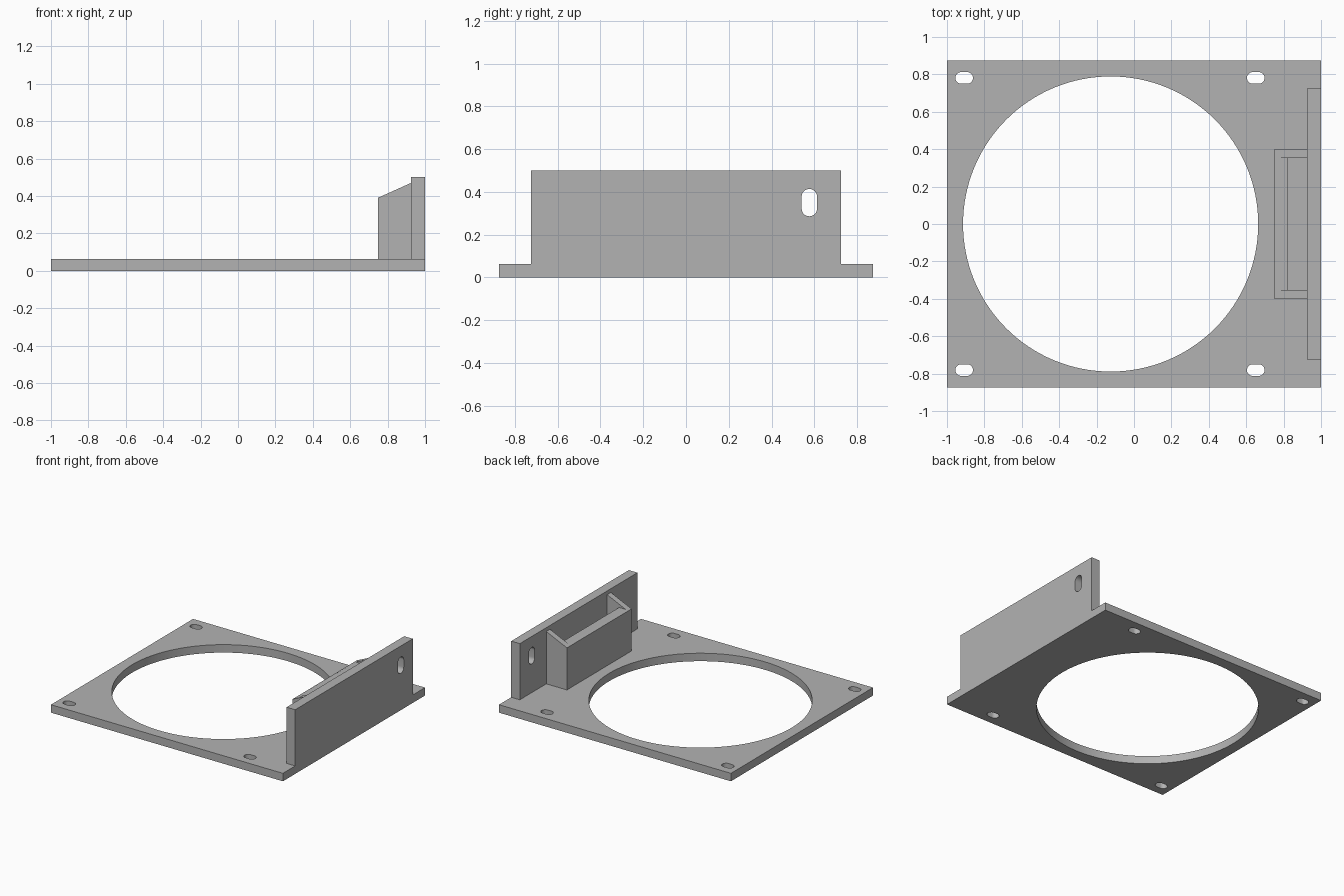
import bpy, bmesh, math
from mathutils import Matrix

if "Cube" in bpy.data.objects:
    bpy.data.objects.remove(bpy.data.objects["Cube"])

grey = bpy.data.materials.new("mid_grey")
grey.diffuse_color = (0.45, 0.45, 0.45, 1)
grey.use_nodes = True
grey.node_tree.nodes["Principled BSDF"].inputs["Base Color"].default_value = grey.diffuse_color


def prism(name, pts, depth, matrix):
    """Extrude a closed 2D profile along its local z, then place it."""
    bm = bmesh.new()
    face = bm.faces.new([bm.verts.new((x, y, 0)) for x, y in pts])
    ext = bmesh.ops.extrude_face_region(bm, geom=[face])
    verts = [v for v in ext["geom"] if isinstance(v, bmesh.types.BMVert)]
    bmesh.ops.translate(bm, verts=verts, vec=(0, 0, depth))
    bmesh.ops.recalc_face_normals(bm, faces=bm.faces)
    bm.transform(matrix)
    bmesh.ops.recalc_face_normals(bm, faces=bm.faces)
    mesh = bpy.data.meshes.new(name)
    bm.to_mesh(mesh)
    bm.free()
    mesh.materials.append(grey)
    ob = bpy.data.objects.new(name, mesh)
    bpy.context.collection.objects.link(ob)
    return ob


def box(name, x0, x1, y0, y1, z0, z1):
    pts = [(x0, y0), (x1, y0), (x1, y1), (x0, y1)]
    return prism(name, pts, z1 - z0, Matrix.Translation((0, 0, z0)))


def slot_points(cx, cy, length, width, n=16):
    """Rounded slot outline, long along the first axis."""
    r, h = width / 2, (length - width) / 2
    pts = []
    for side, start in ((1, -math.pi / 2), (-1, math.pi / 2)):
        for i in range(n + 1):
            a = start + math.pi * i / n
            pts.append((cx + side * h + r * math.cos(a), cy + r * math.sin(a)))
    return pts


def boolean(target, tool, op):
    mod = target.modifiers.new(op, 'BOOLEAN')
    mod.operation, mod.solver, mod.object = op, 'EXACT', tool
    bpy.context.view_layer.objects.active = target
    bpy.ops.object.modifier_apply(modifier=mod.name)
    bpy.data.objects.remove(tool, do_unlink=True)


T = 0.062                      # plate thickness
XZ = Matrix.Rotation(math.pi / 2, 4, 'X')   # profile (x, z), extruded to -y

# base plate with upright mounting wall
bracket = box("fan_bracket", -1, 1, -0.875, 0.875, 0, T)
boolean(bracket, box("wall", 0.926, 1, -0.724, 0.724, 0, 0.5), 'UNION')

# pocket: sloped block, hollowed, with a level lip along its front
block = [(0.748, 0.03), (0.95, 0.03), (0.95, 0.3), (0.926, 0.47), (0.748, 0.39)]
boolean(bracket, prism("pocket", block, 0.796, Matrix.Translation((0, 0.398, 0)) @ XZ), 'UNION')
hollow = [(0.823, T), (0.926, T), (0.926, 0.6), (0.767, 0.6), (0.767, 0.3985), (0.823, 0.3985)]
boolean(bracket, prism("hollow", hollow, 0.704, Matrix.Translation((0, 0.352, 0)) @ XZ), 'DIFFERENCE')

# large round opening
ring = [(-0.125 + 0.789 * math.cos(math.tau * i / 128), 0.789 * math.sin(math.tau * i / 128))
        for i in range(128)]
boolean(bracket, prism("opening", ring, 0.4, Matrix.Translation((0, 0, -0.2))), 'DIFFERENCE')

# plate slots at the four corners of the opening
for x in (-0.908, 0.651):
    for y in (-0.781, 0.781):
        boolean(bracket, prism("slot", slot_points(x, y, 0.094, 0.062), 0.4,
                               Matrix.Translation((0, 0, -0.2))), 'DIFFERENCE')

# upright slots through the wall: local x -> z, y -> y, z -> x
UP = Matrix(((0, 0, 1, 0.85), (0, 1, 0, 0), (1, 0, 0, 0), (0, 0, 0, 1)))
for y in (-0.577, 0.577):
    boolean(bracket, prism("slot", slot_points(0.35, y, 0.128, 0.072), 0.3, UP), 'DIFFERENCE')

# smooth curved cuts, crisp edges elsewhere
bpy.ops.object.select_all(action='DESELECT')
bracket.select_set(True)
bpy.context.view_layer.objects.active = bracket
bpy.ops.object.shade_smooth_by_angle(angle=math.radians(20))
